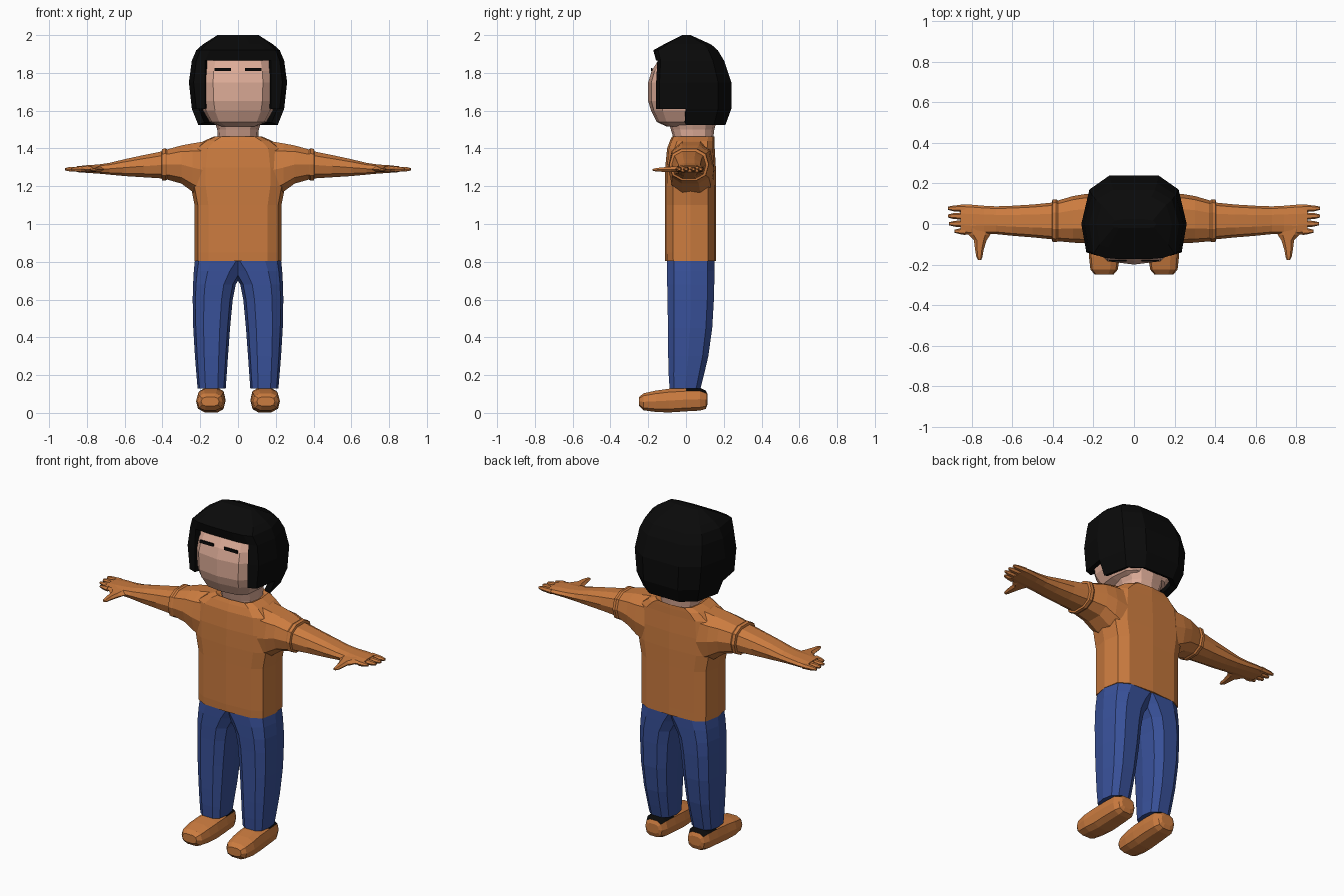
import bpy, bmesh, math
from mathutils import Vector


def material(name, rgb):
    m = bpy.data.materials.new(name)
    m.diffuse_color = (*rgb, 1)
    return m


ORANGE = material("orange cloth", (0.60, 0.20, 0.05))
BLUE = material("blue denim", (0.040, 0.082, 0.32))
SKIN = material("skin", (0.72, 0.41, 0.31))
BLACK = material("black", (0.003, 0.003, 0.003))


def finish(name, bm, *mats):
    bmesh.ops.recalc_face_normals(bm, faces=bm.faces)
    me = bpy.data.meshes.new(name)
    bm.to_mesh(me)
    bm.free()
    for m in mats:
        me.materials.append(m)
    ob = bpy.data.objects.new(name, me)
    bpy.context.collection.objects.link(ob)
    return ob


def skin_rings(bm, rings, caps=True):
    """Bridge rings of points into a tube."""
    loops = [[bm.verts.new(p) for p in r] for r in rings]
    n = len(loops[0])
    for a, b in zip(loops, loops[1:]):
        for i in range(n):
            j = (i + 1) % n
            bm.faces.new((a[i], a[j], b[j], b[i]))
    if caps:
        bm.faces.new(loops[0])
        bm.faces.new(loops[-1])


def loft(name, axis, rows, mat, n=12, e=0.65, side=1):
    """Rows are (position on axis, umin, umax, vmin, vmax), u and v being the other axes in order."""
    bm = bmesh.new()
    rings = []
    for t, u0, u1, v0, v1 in rows:
        ring = []
        for k in range(n):
            c, s = math.cos(2 * math.pi * k / n), math.sin(2 * math.pi * k / n)
            p = [(u0 + u1) / 2 + (u1 - u0) / 2 * math.copysign(abs(c) ** e, c),
                 (v0 + v1) / 2 + (v1 - v0) / 2 * math.copysign(abs(s) ** e, s)]
            p.insert("xyz".index(axis), t)
            ring.append((p[0] * side, p[1], p[2]))
        rings.append(ring)
    skin_rings(bm, rings)
    return finish(name, bm, mat)


# Shirt body
loft("shirt", "z", [
    (0.805, -.23, .23, -.11, .16), (0.85, -.23, .23, -.112, .16), (1.10, -.23, .23, -.112, .16),
    (1.20, -.25, .25, -.112, .16), (1.30, -.25, .25, -.11, .158), (1.40, -.235, .235, -.10, .152),
    (1.44, -.18, .18, -.085, .152), (1.462, -.13, .13, -.075, .152), (1.45, -.11, .11, -.06, .14)],
    ORANGE, e=0.55)

# Neck and head
loft("neck", "z", [
    (1.42, -.11, .11, -.06, .14), (1.46, -.108, .108, -.068, .145), (1.50, -.11, .11, -.08, .15),
    (1.56, -.13, .13, -.10, .165)], SKIN, e=0.8)
loft("head", "z", [
    (1.515, -.09, .09, -.10, .10), (1.54, -.15, .15, -.155, .15), (1.60, -.185, .185, -.185, .18),
    (1.65, -.195, .195, -.20, .20), (1.75, -.20, .20, -.20, .20), (1.81, -.195, .195, -.182, .19),
    (1.87, -.18, .18, -.145, .18), (1.90, -.12, .12, -.09, .12)], SKIN, e=0.6)

# Bobbed hair: a shell open at the face and the underside
half = [(.09, -.165), (.175, -.158), (.235, -.14), (.26, 0), (.22, .17), (.12, .24)]
outline = half + [(-x, y) for x, y in reversed(half)]
bm = bmesh.new()
rings = []
for z, sx, front, back in [(1.525, .81, .9, .87), (1.61, .94, 1, 1), (1.75, 1, 1, 1),
                           (1.865, .94, .96, .84), (1.92, .85, 1.05, .70), (1.95, .72, .72, .56),
                           (2.0, .42, .12, .10)]:
    ring = []
    for x, y in outline:
        wide = x if abs(x) < .2 and y < 0 and z < 1.9 else x * sx
        ring.append((wide, y * (front if y < 0 else back), z))
    rings.append(ring)
skin_rings(bm, rings, caps=False)
bm.verts.ensure_lookup_table()
bm.faces.new(bm.verts[-len(outline):])
bmesh.ops.recalc_face_normals(bm, faces=bm.faces)
openings = []
for f in bm.faces:
    c = f.calc_center_median()
    if (abs(c.x) < .17 and c.y < -.1 and c.z < 1.86) or (c.y < -.02 and c.z < 1.6):
        openings.append(f)
bmesh.ops.delete(bm, geom=openings, context="FACES")
hair = finish("hair", bm, BLACK)
shell = hair.modifiers.new("thickness", "SOLIDIFY")
shell.thickness = 0.035
shell.offset = -1

# Closed eyes: thin plates
for side, label in ((1, "left"), (-1, "right")):
    bm = bmesh.new()
    bmesh.ops.create_cube(bm, size=1)
    for v in bm.verts:
        v.co = Vector((side * .08 + v.co.x * .088, -.181 + v.co.y * .009, 1.818 + v.co.z * .016))
    finish(label + "_eye", bm, BLACK)

# Limbs, mirrored
for side, label in ((1, "left"), (-1, "right")):
    # Sleeve with a small raised cuff
    loft(label + "_sleeve", "x", [
        (.17, -.09, .15, 1.12, 1.445), (.24, -.095, .148, 1.165, 1.432), (.30, -.092, .138, 1.21, 1.42),
        (.375, -.085, .116, 1.232, 1.398), (.385, -.09, .122, 1.226, 1.404),
        (.402, -.088, .12, 1.228, 1.40), (.405, -.078, .108, 1.24, 1.388)], ORANGE, n=10, e=0.8, side=side)
    # Forearm and palm
    loft(label + "_arm", "x", [
        (.38, -.078, .108, 1.237, 1.392), (.50, -.066, .096, 1.245, 1.367), (.60, -.058, .09, 1.252, 1.345),
        (.68, -.05, .087, 1.26, 1.325), (.74, -.05, .09, 1.266, 1.316), (.80, -.055, .095, 1.27, 1.312),
        (.855, -.048, .095, 1.274, 1.306)], ORANGE, n=10, e=0.8, side=side)
    # Fingers
    for k, (y, tip) in enumerate([(.078, .917), (.04, .917), (.002, .912), (-.035, .885)]):
        loft(f"{label}_finger_{k + 1}", "x", [
            (.83, y - .02, y + .018, 1.274, 1.306), (tip - .025, y - .015, y + .013, 1.277, 1.303),
            (tip, y - .008, y + .007, 1.283, 1.297)], ORANGE, n=6, e=0.9, side=side)
    # Thumb
    loft(label + "_thumb", "y", [
        (-.02, .70, .835, 1.272, 1.312), (-.055, .71, .815, 1.272, 1.308), (-.08, .727, .79, 1.273, 1.305),
        (-.13, .742, .783, 1.275, 1.301), (-.16, .747, .778, 1.277, 1.297),
        (-.177, .753, .77, 1.282, 1.292)], ORANGE, n=6, e=0.9, side=side)
    # Trouser leg
    loft(label + "_trouser_leg", "z", [
        (.13, .065, .214, -.09, .08), (.20, .06, .22, -.095, .098), (.30, .053, .228, -.098, .122),
        (.45, .042, .237, -.10, .143), (.60, .028, .24, -.102, .152), (.68, .012, .238, -.104, .154),
        (.75, -.03, .234, -.105, .155), (.81, -.08, .228, -.105, .155)], BLUE, n=10, e=0.7, side=side)
    # Shoe, with the black heel opening
    shoe = loft(label + "_shoe", "y", [
        (-.248, .10, .195, .035, .085), (-.225, .08, .215, .012, .105), (-.16, .07, .222, .003, .12),
        (-.09, .066, .218, 0, .13), (0, .066, .215, .006, .135), (.075, .07, .21, .01, .135),
        (.105, .085, .195, .02, .12), (.114, .10, .18, .045, .10)], ORANGE, n=10, e=0.7, side=side)
    shoe.data.materials.append(BLACK)
    for f in shoe.data.polygons:
        if f.normal.z > .75 and f.center.y > .03:
            f.material_index = 1
